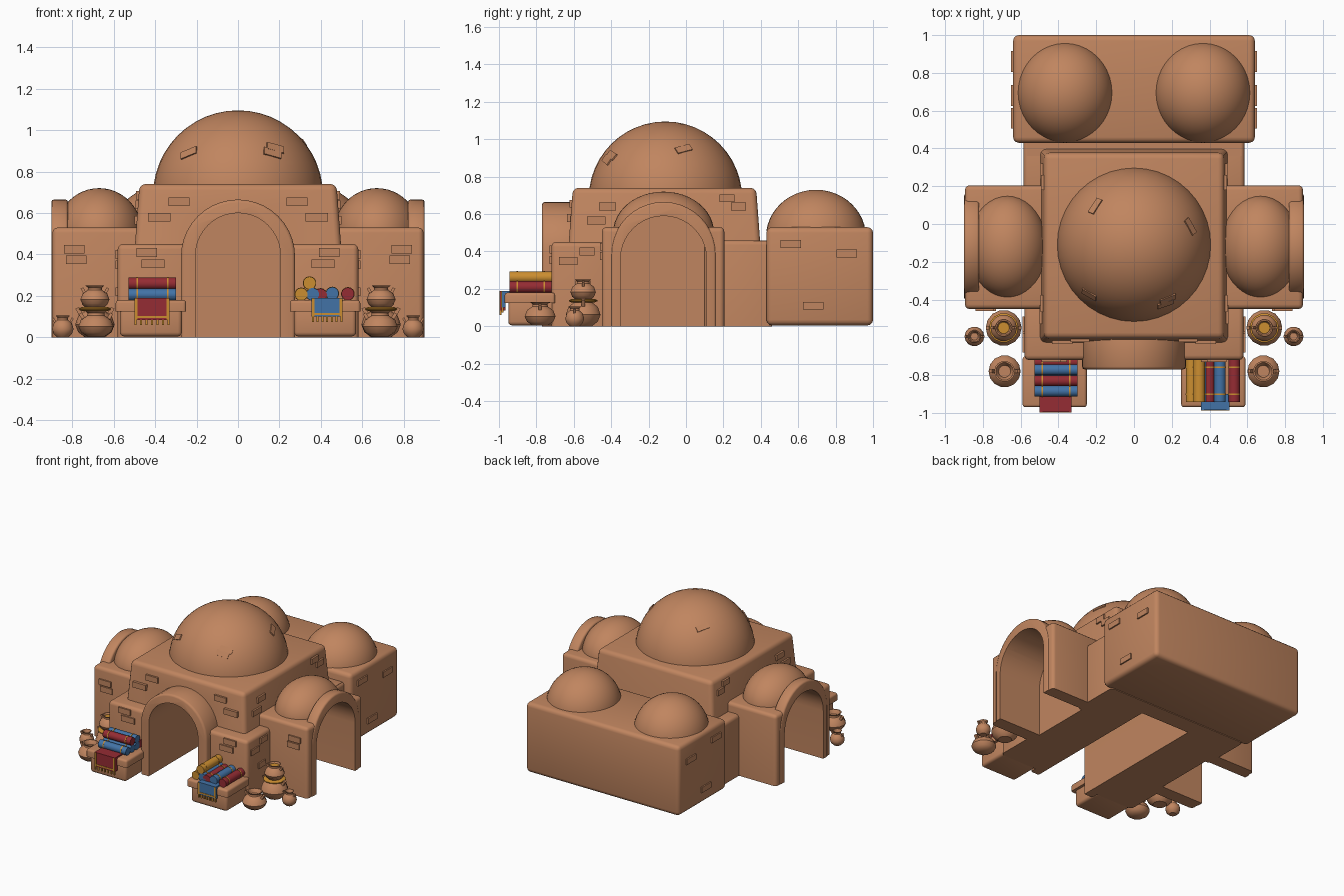
import bpy, bmesh, math
from mathutils import Vector, Matrix

if "Cube" in bpy.data.objects:
    bpy.data.objects.remove(bpy.data.objects["Cube"])


def mat(name, rgb):
    m = bpy.data.materials.new(name)
    m.diffuse_color = (*rgb, 1)
    m.use_nodes = True
    m.node_tree.nodes["Principled BSDF"].inputs["Base Color"].default_value = m.diffuse_color
    return m


CLAY = mat("clay", (0.53, 0.235, 0.115))
RED = mat("red_cloth", (0.30, 0.025, 0.033))
BLUE = mat("blue_cloth", (0.055, 0.17, 0.38))
GOLD = mat("gold_cloth", (0.60, 0.27, 0.03))


def finish(name, bm, m=CLAY, angle=35):
    bmesh.ops.recalc_face_normals(bm, faces=bm.faces)
    me = bpy.data.meshes.new(name)
    bm.to_mesh(me)
    bm.free()
    me.materials.append(m)
    me.shade_smooth()
    me.set_sharp_from_angle(angle=math.radians(angle))
    ob = bpy.data.objects.new(name, me)
    bpy.context.collection.objects.link(ob)
    return ob


def box(name, x0, x1, y0, y1, z0, z1, m=CLAY, bevel=0.0, taper=0.0, whole=False):
    """Box between limits; taper pulls the top edges inward, whole also rounds the foot."""
    bm = bmesh.new()
    bmesh.ops.create_cube(bm, size=1)
    for v in bm.verts:
        top = v.co.z > 0
        t = taper if top else 0
        v.co = (x1 - t if v.co.x > 0 else x0 + t,
                y1 - t if v.co.y > 0 else y0 + t, z1 if top else z0)
    if bevel:
        edges = [e for e in bm.edges if whole or max(v.co.z for v in e.verts) > z0 + 1e-4]
        bmesh.ops.bevel(bm, geom=edges, offset=bevel, segments=3, profile=0.5, affect='EDGES')
    return finish(name, bm, m, 50)


def arch(name, half, top, depth0, depth1, axis, centre=0.0, z0=0.0, bevel=0.0):
    """Round-topped slab, extruded along axis 'X' or 'Y'."""
    n, zc = 20, top - half
    pts = [(-half, z0), (half, z0)] + [(half * math.cos(math.pi * i / n),
           zc + half * math.sin(math.pi * i / n)) for i in range(n + 1)]
    put = (lambda u, d, z: (u + centre, d, z)) if axis == 'Y' else (lambda u, d, z: (d, u + centre, z))
    bm = bmesh.new()
    f = bm.faces.new([bm.verts.new(put(u, depth0, z)) for u, z in pts])
    ext = bmesh.ops.extrude_face_region(bm, geom=[f])['geom']
    d = depth1 - depth0
    off = (0, d, 0) if axis == 'Y' else (d, 0, 0)
    bmesh.ops.translate(bm, vec=off, verts=[v for v in ext if isinstance(v, bmesh.types.BMVert)])
    if bevel:
        rim = [e for e in bm.edges if len({round(v.co['XY'.index(axis)], 4) for v in e.verts}) == 1
               and max(v.co.z for v in e.verts) > z0 + 1e-4]
        bmesh.ops.bevel(bm, geom=rim, offset=bevel, segments=2, profile=0.5, affect='EDGES')
    return finish(name, bm)


def dome(name, c, r, base):
    """Ellipsoid cut flat at the roof it rests on."""
    bm = bmesh.new()
    bmesh.ops.create_uvsphere(bm, u_segments=40, v_segments=24, radius=1)
    for v in bm.verts:
        v.co = [c[i] + v.co[i] * r[i] for i in range(3)]
    cut = bmesh.ops.bisect_plane(bm, geom=bm.verts[:] + bm.edges[:] + bm.faces[:],
                                 plane_co=(0, 0, base), plane_no=(0, 0, -1), clear_outer=True)
    bmesh.ops.contextual_create(bm, geom=[e for e in cut['geom_cut'] if isinstance(e, bmesh.types.BMEdge)])
    return finish(name, bm)


def carve(objs, cutter):
    """Cut an opening through several parts and keep the result."""
    for ob in objs:
        mod = ob.modifiers.new("opening", 'BOOLEAN')
        mod.operation, mod.solver, mod.object = 'DIFFERENCE', 'EXACT', cutter
        dg = bpy.context.evaluated_depsgraph_get()
        me = bpy.data.meshes.new_from_object(ob.evaluated_get(dg))
        ob.modifiers.clear()
        ob.data = me
        me.shade_smooth()
        me.set_sharp_from_angle(angle=math.radians(50))
    bpy.data.objects.remove(cutter)


def brick(loc, normal, w=0.10, h=0.045, tilt=0.0):
    bm = bmesh.new()
    bmesh.ops.create_cube(bm, size=1)
    rot = Vector(normal).to_track_quat('Y', 'Z').to_matrix().to_4x4() @ Matrix.Rotation(tilt, 4, 'Y')
    bmesh.ops.transform(bm, matrix=Matrix.Translation(loc) @ rot @ Matrix.Diagonal((w, 0.02, h, 1)), verts=bm.verts)
    finish("wall_brick", bm)


def lathe(name, x, y, z, profile, m=CLAY, n=14):
    bm = bmesh.new()
    rings = [[bm.verts.new((x + r * math.cos(2 * math.pi * i / n), y + r * math.sin(2 * math.pi * i / n), z + h))
              for i in range(n)] for r, h in profile]
    for a, b in zip(rings, rings[1:]):
        for i in range(n):
            bm.faces.new((a[i], a[(i + 1) % n], b[(i + 1) % n], b[i]))
    bm.faces.new(rings[0])
    bm.faces.new(rings[-1])
    return finish(name, bm, m)


def roll(c, r, length, axis, m):
    """Rolled cloth with two thin gold bands."""
    for name, rad, span, offs, mm in (("cloth_roll", r, length, (0,), m),
                                      ("cloth_band", r + 0.002, 0.008, (-length * .32, length * .32), GOLD)):
        for o in offs:
            bm = bmesh.new()
            bmesh.ops.create_cone(bm, cap_ends=True, segments=14, radius1=rad, radius2=rad, depth=span)
            d = Vector((1, 0, 0)) if axis == 'X' else Vector((0, 1, 0))
            rot = d.to_track_quat('Z', 'Y').to_matrix().to_4x4()
            bmesh.ops.transform(bm, matrix=Matrix.Translation(Vector(c) + d * o) @ rot, verts=bm.verts)
            finish(name, bm, mm)


# Main hall and its dome
hall = box("main_hall", -0.53, 0.53, -0.66, 0.43, 0, 0.74, bevel=0.03, taper=0.055)
dome("main_dome", (0, -0.11, 0.685), (0.41, 0.41, 0.41), 0.72)

# Back wing, joined to the hall by a lower link
box("back_wing", -0.64, 0.64, 0.43, 1.0, 0.005, 0.53, bevel=0.03, whole=True)
box("back_link", -0.57, 0.57, 0.36, 0.46, 0, 0.46)

# Front portal
portal = arch("front_portal", 0.275, 0.665, -0.77, -0.55, 'Y', bevel=0.015)
fronts = [hall, portal]

for s in (-1, 1):
    def sx(a, b):
        return min(s * a, s * b), max(s * a, s * b)

    dome("back_dome", (s * 0.365, 0.695, 0.475), (0.255, 0.268, 0.255), 0.51)
    # Lower corner masses around the hall
    fronts.append(box("front_corner", *sx(0.22, 0.58), -0.72, -0.40, 0, 0.45, bevel=0.025))
    box("back_corner", *sx(0.22, 0.585), 0.10, 0.46, 0, 0.46, bevel=0.025)
    # Side wing with arched entry and dome
    wing = box("side_wing", *sx(0.40, 0.895), -0.45, 0.205, 0, 0.53, bevel=0.025)
    rim = arch("side_arch", 0.28, 0.665, *sx(0.82, 0.90), 'X', -0.12, bevel=0.012)
    sdome = dome("side_dome", (s * 0.67, -0.12, 0.50), (0.21, 0.27, 0.22), 0.48)
    carve([wing, rim, sdome], arch("cutter", 0.23, 0.59, *sx(0.55, 1.0), 'X', -0.12, -0.1))
    # Loose bricks on the walls, front then sides
    for x, y, z, w in ((.285, -.614, .655, .10), (.38, -.626, .58, .11), (.44, -.72, .41, .10), (.41, -.72, .355, .11),
                       (.79, -.45, .425, .10), (.78, -.45, .375, .10)):
        brick((s * x, y, z), (0, -1, 0), w, 0.042)
    for x, y, z, w in ((.485, -.42, .64, .09), (.490, -.48, .565, .10), (.485, .28, .64, .08), (.482, .22, .685, .08),
                       (.58, -.63, .35, .10), (.58, -.53, .40, .08), (.58, -.55, .22, .08),
                       (.64, .56, .44, .11), (.64, .86, .39, .11), (.64, .68, .11, .11)):
        brick((s * x, y, z), (s, 0, 0), w, 0.042)

# Entrance passage, closed at the rear
carve(fronts, arch("cutter", 0.205, 0.60, -0.9, 0.33, 'Y', 0, -0.1))

# Bricks on the main dome
for az, el, t in ((-132, 30, .4), (-62, 30, -.3), (-58, 34, -.3), (135, 45, .3), (18, 40, .3)):
    a, e = math.radians(az), math.radians(el)
    n = Vector((math.cos(a) * math.cos(e), math.sin(a) * math.cos(e), math.sin(e)))
    brick(Vector((0, -0.11, 0.685)) + n * 0.404, n, 0.09, 0.04, t)

# Market benches with hanging cloth and fringe
for s, m, cx, half, low, yf in ((-1, RED, -0.415, 0.085, 0.085, -0.995), (1, BLUE, 0.43, 0.075, 0.10, -0.985)):
    xs = sorted((s * 0.27, s * 0.57))
    box("bench_base", *xs, -0.95, -0.70, 0.005, 0.15, bevel=0.02, whole=True)
    xs = sorted((s * 0.25, s * 0.59))
    box("bench_top", *xs, -0.97, -0.70, 0.125, 0.18, bevel=0.015)
    box("hanging_cloth", cx - half, cx + half, yf, -0.965, low, 0.19, m)
    box("cloth_fold", cx - half, cx + half, yf, -0.90, 0.178, 0.19, m)
    box("cloth_trim", cx - half, cx + half, yf - 0.003, yf, low + 0.008, low + 0.018, GOLD)
    for e in (-1, 1):
        x = cx + e * (half - 0.008)
        box("cloth_edge", x - 0.007, x + 0.007, yf - 0.003, yf, low, 0.188, GOLD)
    for i in range(7):
        x = cx - half + 0.006 + (2 * half - 0.012) * i / 6
        box("fringe", x - 0.005, x + 0.005, yf - 0.002, yf + 0.008, low - 0.025, low, GOLD)

# Stacked cloth rolls on the left bench
for y, z, m in ((-.885, .206, BLUE), (-.83, .206, BLUE), (-.775, .206, BLUE), (-.73, .206, RED),
                (-.83, .26, RED), (-.772, .255, BLUE)):
    roll((-0.413, y, z), 0.029, 0.23, 'X', m)

# Cloth rolls on the right bench
for x, z, m in ((.305, .208, GOLD), (.36, .208, BLUE), (.398, .205, RED), (.455, .212, BLUE), (.53, .21, RED),
                (.345, .262, GOLD)):
    roll((x, -0.83, z), 0.031, 0.225, 'Y', m)

# Clay pots, open at the top
POT = [(.5, 0), (.85, .25), (1, .6), (.85, 1.0), (.5, 1.25), (.48, 1.4), (.65, 1.55), (.55, 1.55), (.4, 1.3), (.38, 1.2)]


def pot(x, y, z, r, h):
    k = h / 1.55
    lathe("clay_pot", x, y, z, [(a * r, b * k) for a, b in POT])
    for e in (-1, 1):
        bm = bmesh.new()
        bmesh.ops.create_cube(bm, size=1)
        bmesh.ops.transform(bm, verts=bm.verts, matrix=Matrix.Translation((x + e * r * .78, y, z + h * .76))
                            @ Matrix.Rotation(e * .5, 4, 'Y') @ Matrix.Diagonal((r * .2, r * .2, h * .3, 1)))
        finish("pot_handle", bm)


for s in (-1, 1):
    pot(s * 0.69, -0.55, 0, 0.095, 0.16)
    pot(s * 0.69, -0.55, 0.14, 0.07, 0.11)
    lathe("gold_rim", s * 0.69, -0.55, 0.128, [(.064, 0), (.078, .006), (.078, .012), (.064, .018)], GOLD)
    lathe("gold_filling", s * 0.69, -0.55, 0.232, [(.034, 0), (.03, .008)], GOLD)
    pot(s * 0.845, -0.595, 0, 0.052, 0.105)
    pot(s * 0.685, -0.78, 0.005, 0.085, 0.125)
